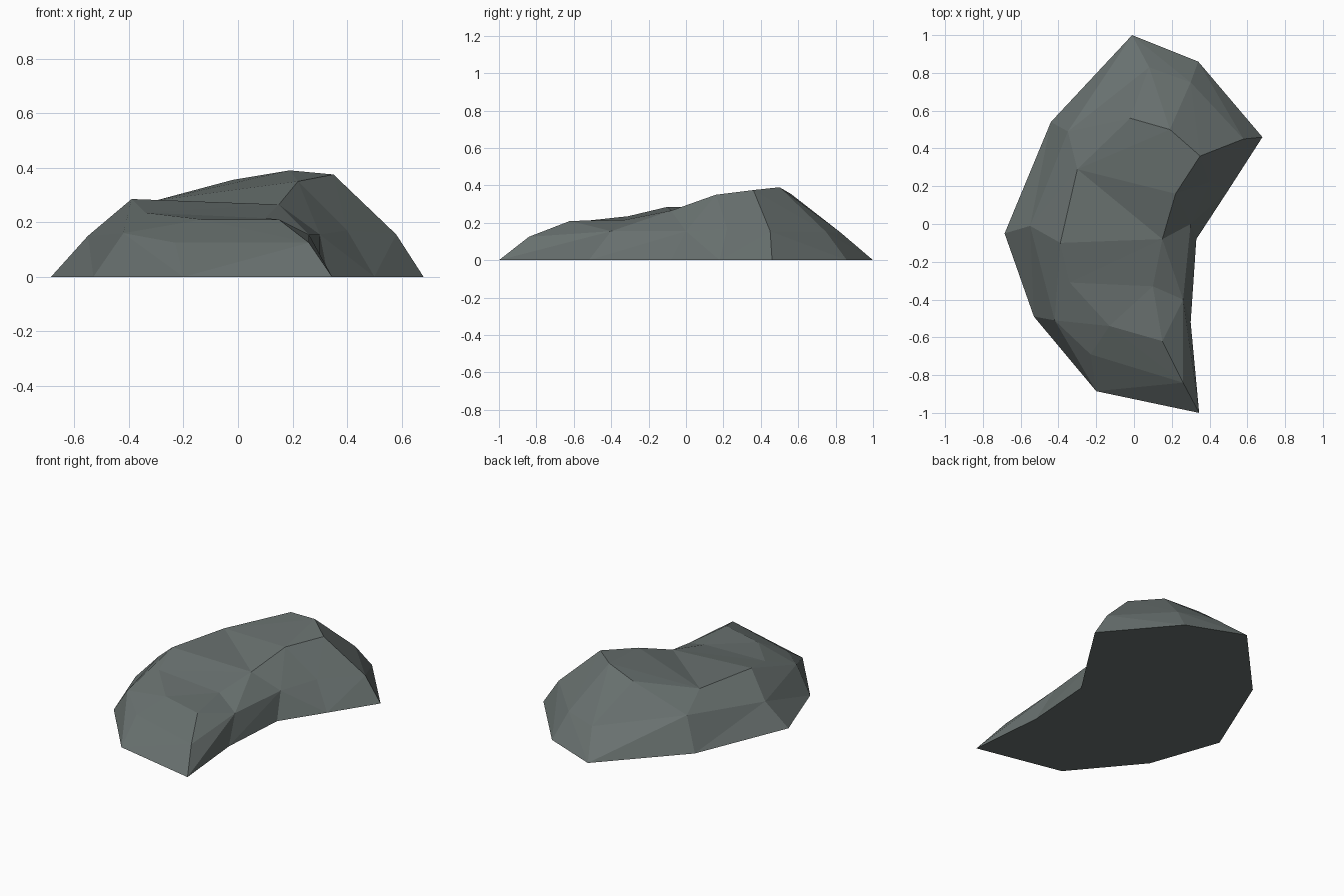
import bpy
import bmesh
from mathutils import Vector

cube = bpy.data.objects.get("Cube")
if cube:
    bpy.data.objects.remove(cube, do_unlink=True)


def make_material(name, colour):
    mat = bpy.data.materials.new(name)
    mat.use_nodes = True
    mat.diffuse_color = colour
    shader = mat.node_tree.nodes["Principled BSDF"]
    shader.inputs["Base Color"].default_value = colour
    shader.inputs["Roughness"].default_value = 0.9
    return mat


def add_ring(bm, points):
    """Add one ring of corners, given in hundredths of a unit."""
    return [bm.verts.new(Vector(p) / 100) for p in points]


def bridge(bm, lower, upper, hollows=()):
    """Join two rings with triangles, ridged outwards except at the hollows."""
    count = len(lower)
    for i in range(count):
        j = (i + 1) % count
        a, b, c, d = lower[i], lower[j], upper[j], upper[i]
        outward = (c.co - a.co).cross(d.co - b.co)
        # Rings run clockwise from above, so flip the normal to face out
        ridge = (a.co + c.co - b.co - d.co).dot(-outward) > 0
        if ridge != (i in hollows):
            triangles = (a, b, c), (a, c, d)
        else:
            triangles = (a, b, d), (b, c, d)
        for corners in triangles:
            bm.faces.new(corners)


# Three rings of the crescent boulder: footprint, shoulder and crown
footprint = [(-1, 100, 0), (34, 86, 0), (68, 46, 0), (50, 18, 0),
             (33, -8, 0), (30, -52, 0), (34.5, -100, 0), (-20, -88.5, 0),
             (-53, -49, 0), (-68.5, -5, 0), (-44, 54, 0)]
shoulder = [(8, 83, 14.5), (30, 75, 15), (58, 45, 15.5), (40, 22, 17),
            (30, 0, 15.5), (26, -40, 15.5), (26, -84, 12.5), (-23, -69, 12.5),
            (-42, -51, 16), (-55, -1, 15), (-35, 49, 20)]
crown = [(-2, 56, 35.5), (19, 50, 39), (35, 36, 37.5), (22, 16, 35),
         (15, -8, 26.5), (10, -33, 21.5), (15, -62, 21), (-13, -54, 21),
         (-34, -31, 23.5), (-39, -10, 28.5), (-30, 29, 28)]

bm = bmesh.new()
foot = add_ring(bm, footprint)
mid = add_ring(bm, shoulder)
top = add_ring(bm, crown)
bridge(bm, foot, mid, hollows=(8, 9))
bridge(bm, mid, top)

# Flat underside
bm.faces.new(foot)

# Crown facets, stitched across from the outer side to the inner side
north, peak, inner, step, saddle, dip, nose, brow, flank, bulge, back = top
for corners in [(back, north, peak), (back, peak, step), (peak, inner, step),
                (back, step, saddle), (back, saddle, bulge),
                (bulge, saddle, flank), (flank, saddle, dip),
                (flank, dip, brow), (brow, dip, nose)]:
    bm.faces.new(corners)

bmesh.ops.recalc_face_normals(bm, faces=bm.faces[:])
mesh = bpy.data.meshes.new("boulder")
bm.to_mesh(mesh)
bm.free()

# Flat-shaded stone
boulder = bpy.data.objects.new("boulder", mesh)
bpy.context.collection.objects.link(boulder)
mesh.materials.append(make_material("grey_stone", (0.14, 0.165, 0.16, 1)))
